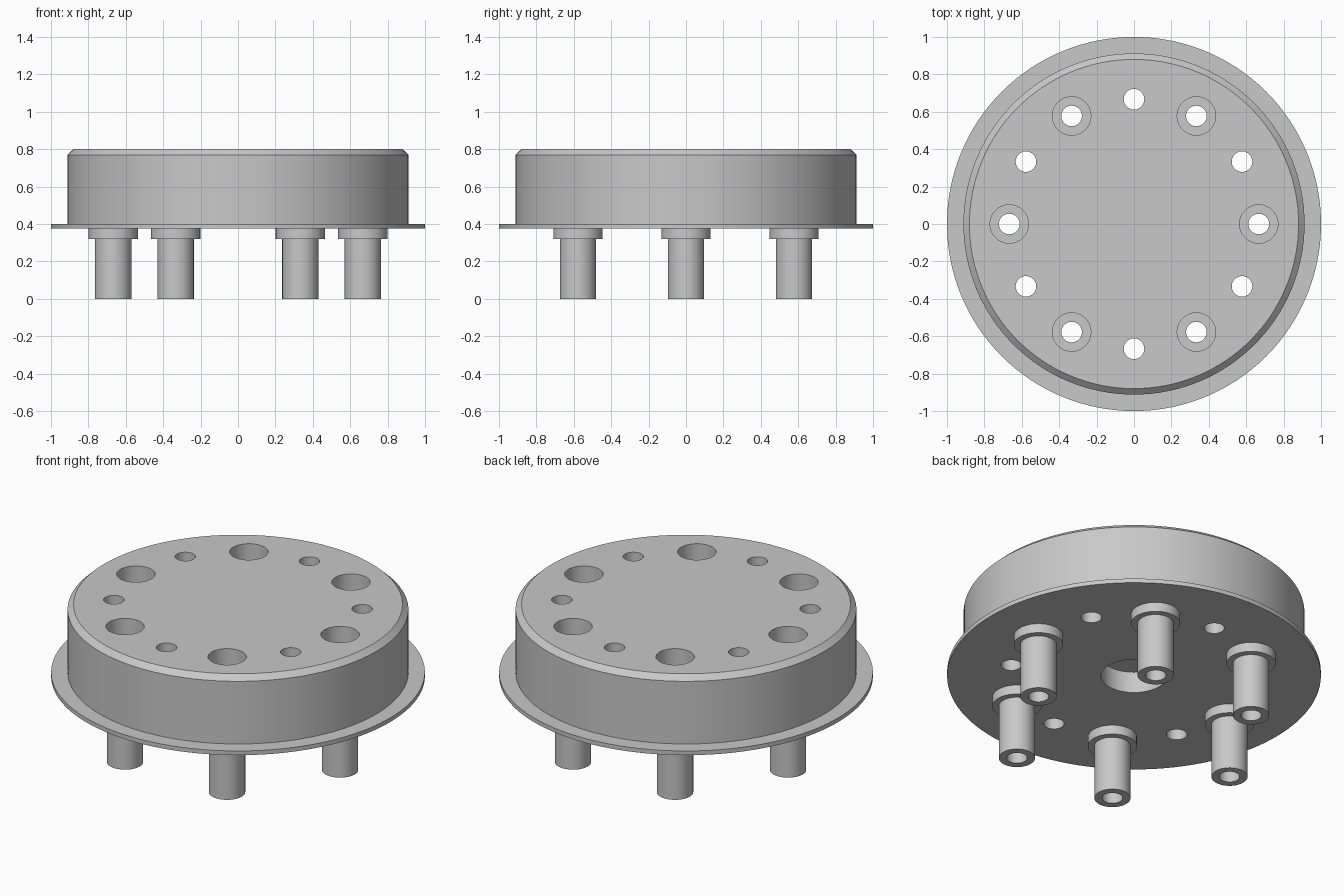
import bpy, bmesh
from math import pi, sin, cos, radians
from mathutils import Matrix

cube = bpy.data.objects.get("Cube")
if cube:
    bpy.data.objects.remove(cube, do_unlink=True)

grey = bpy.data.materials.new("light grey metal")
grey.use_nodes = True
colour = (0.58, 0.58, 0.58, 1)
grey.diffuse_color = colour
grey.node_tree.nodes["Principled BSDF"].inputs["Base Color"].default_value = colour


def lathe(bm, profile, steps, x=0, y=0):
    """Spin an (r, z) outline about the vertical axis, then move it into place."""
    verts = [bm.verts.new((r, 0, z)) for r, z in profile]
    edges = [bm.edges.new(pair) for pair in zip(verts, verts[1:])]
    if profile[0][0] > 0:
        edges.append(bm.edges.new((verts[-1], verts[0])))
    before = set(bm.verts) - set(verts)
    bmesh.ops.spin(bm, geom=verts + edges, axis=(0, 0, 1), cent=(0, 0, 0),
                   angle=2 * pi, steps=steps, use_duplicate=False)
    new = [v for v in bm.verts if v not in before]
    bmesh.ops.remove_doubles(bm, verts=new, dist=1e-4)
    new = [v for v in bm.verts if v not in before]
    bmesh.ops.transform(bm, matrix=Matrix.Translation((x, y, 0)), verts=new)


def make_object(name, bm):
    bmesh.ops.recalc_face_normals(bm, faces=bm.faces[:])
    mesh = bpy.data.meshes.new(name)
    bm.to_mesh(mesh)
    bm.free()
    mesh.materials.append(grey)
    obj = bpy.data.objects.new(name, mesh)
    bpy.context.collection.objects.link(obj)
    return obj


def smooth(obj):
    bpy.ops.object.select_all(action='DESELECT')
    obj.select_set(True)
    bpy.context.view_layer.objects.active = obj
    bpy.ops.object.shade_smooth_by_angle(angle=radians(30))


PITCH, BORE, COUNTERBORE = 0.667, 0.055, 0.103
FLANGE_Z, TOP_Z = 0.375, 0.8

# Chamfered drum with thin flange and a shallow central recess underneath
bm = bmesh.new()
lathe(bm, [(0, 0.5), (0.176, 0.5), (0.176, FLANGE_Z), (1, FLANGE_Z), (1, 0.4),
           (0.912, 0.4), (0.912, 0.77), (0.88, TOP_Z), (0, TOP_Z)], 128)
body = make_object("flanged_body", bm)

# Ring of through holes, every second one counterbored from the top
bm = bmesh.new()
for i in range(12):
    a = i * pi / 6
    if i % 2:
        outline = [(0, 0.2), (BORE, 0.2), (BORE, 1), (0, 1)]
    else:
        outline = [(0, 0.2), (BORE, 0.2), (BORE, 0.55),
                   (COUNTERBORE, 0.55), (COUNTERBORE, 1), (0, 1)]
    lathe(bm, outline, 40, PITCH * cos(a), PITCH * sin(a))
cutter = make_object("hole_cutter", bm)
cutter.hide_render = True

cut = body.modifiers.new("holes", 'BOOLEAN')
cut.operation = 'DIFFERENCE'
cut.solver = 'EXACT'
cut.object = cutter
bpy.context.view_layer.objects.active = body
body.select_set(True)
bpy.ops.object.modifier_apply(modifier=cut.name)
bpy.data.objects.remove(cutter, do_unlink=True)
smooth(body)

# Six hollow legs, each with a collar under the flange
for i in range(6):
    a = i * pi / 3
    bm = bmesh.new()
    lathe(bm, [(BORE, 0), (0.097, 0), (0.097, 0.32), (0.132, 0.32),
               (0.132, FLANGE_Z), (BORE, FLANGE_Z)], 40, PITCH * cos(a), PITCH * sin(a))
    smooth(make_object(f"collared_leg_{i + 1}", bm))
